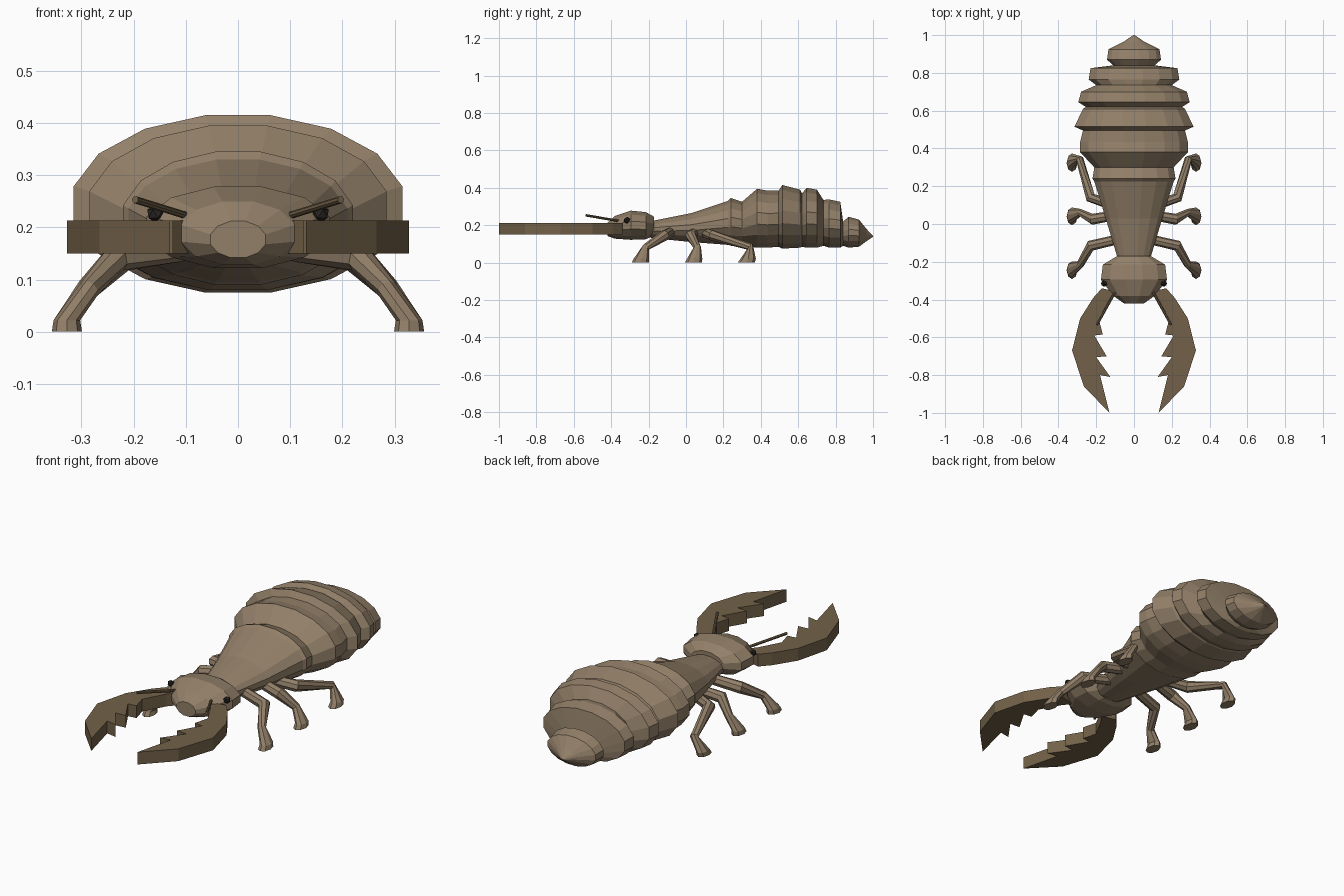
import bpy, bmesh
from math import sin, cos, pi
from mathutils import Vector


def material(name, rgb):
    m = bpy.data.materials.new(name)
    m.diffuse_color = (*rgb, 1)
    return m


SHELL = material("shell tan", (0.29, 0.215, 0.14))
HORN = material("horn brown", (0.17, 0.12, 0.065))
DARK = material("eye black", (0.02, 0.017, 0.015))


def finish(name, bm, mat, mirror=False):
    bmesh.ops.recalc_face_normals(bm, faces=bm.faces)
    me = bpy.data.meshes.new(name)
    bm.to_mesh(me)
    bm.free()
    me.materials.append(mat)
    ob = bpy.data.objects.new(name, me)
    bpy.context.collection.objects.link(ob)
    if mirror:
        ob.modifiers.new("mirror", 'MIRROR').use_mirror_merge = False
    return ob


def skin(bm, rings):
    """Bridge equal rings of points and cap both ends."""
    rows = [[bm.verts.new(p) for p in r] for r in rings]
    n = len(rows[0])
    for a, b in zip(rows, rows[1:]):
        for i in range(n):
            j = (i + 1) % n
            bm.faces.new((a[i], a[j], b[j], b[i]))
    bm.faces.new(rows[0])
    bm.faces.new(rows[-1])


def lofted(name, stations, n, mat):
    """Stations along y: (y, half width, top z, bottom z)."""
    bm = bmesh.new()
    k = 1 / cos(pi / n)
    angles = [2 * pi * (i + 0.5) / n for i in range(n)]
    skin(bm, [[(w * k * sin(a), y, (t + b) / 2 + (t - b) / 2 * k * cos(a))
               for a in angles] for y, w, t, b in stations])
    return finish(name, bm, mat)


def tube(name, path, radii, n, mat, foot=False):
    pts = [Vector(p) for p in path]
    rings = []
    for i, p in enumerate(pts):
        d = (pts[min(i + 1, len(pts) - 1)] - pts[max(i - 1, 0)]).normalized()
        if foot and i >= len(pts) - 2:
            d = Vector((0, 0, -1))
        u = (Vector((0, 1, 0)) - d * d.y).normalized()
        v = d.cross(u)
        rings.append([p + radii[i] * (u * cos(2 * pi * k / n) + v * sin(2 * pi * k / n))
                      for k in range(n)])
    bm = bmesh.new()
    skin(bm, rings)
    return finish(name, bm, mat, True)


# Segmented abdomen and tapering thorax
lofted("body", [
    (-0.20, 0.085, 0.22, 0.135), (-0.17, 0.09, 0.225, 0.13),
    (0.03, 0.15, 0.265, 0.11), (0.225, 0.21, 0.33, 0.095),
    (0.24, 0.22, 0.345, 0.09), (0.30, 0.21, 0.325, 0.09),
    (0.305, 0.215, 0.33, 0.09), (0.38, 0.285, 0.395, 0.08),
    (0.435, 0.285, 0.385, 0.08), (0.495, 0.27, 0.385, 0.085),
    (0.515, 0.315, 0.415, 0.075), (0.61, 0.27, 0.39, 0.08),
    (0.62, 0.255, 0.37, 0.085), (0.645, 0.295, 0.40, 0.08),
    (0.70, 0.28, 0.39, 0.08), (0.735, 0.20, 0.335, 0.09),
    (0.765, 0.24, 0.338, 0.08), (0.825, 0.23, 0.325, 0.08),
    (0.84, 0.11, 0.22, 0.09), (0.87, 0.143, 0.245, 0.08),
    (0.925, 0.135, 0.23, 0.085), (0.965, 0.055, 0.18, 0.115),
    (1.0, 0.004, 0.144, 0.138)], 16, SHELL)

# Head
lofted("head", [
    (-0.17, 0.09, 0.245, 0.145), (-0.215, 0.165, 0.27, 0.125),
    (-0.295, 0.175, 0.278, 0.122), (-0.38, 0.11, 0.25, 0.128),
    (-0.42, 0.053, 0.212, 0.142)], 12, SHELL)

# Toothed jaws: flat outline extruded upwards
outline = [(0.09, -0.36), (0.17, -0.34), (0.215, -0.39), (0.285, -0.50), (0.328, -0.67),
           (0.265, -0.86), (0.13, -1.0), (0.18, -0.80), (0.125, -0.81), (0.20, -0.705),
           (0.145, -0.70), (0.21, -0.59), (0.165, -0.585), (0.185, -0.51), (0.125, -0.40)]
bm = bmesh.new()
skin(bm, [[(x, y, z) for x, y in outline] for z in (0.15, 0.213)])
finish("jaws", bm, HORN, True)

# Eyes
bm = bmesh.new()
bmesh.ops.create_icosphere(bm, subdivisions=1, radius=0.018)
bmesh.ops.translate(bm, verts=bm.verts, vec=(0.158, -0.315, 0.226))
finish("eyes", bm, DARK, True)

# Antennae
tube("antennae", [(0.10, -0.36, 0.223), (0.197, -0.535, 0.253)], [0.007, 0.007], 8, HORN)

# Legs
paths = {
    "front_legs": [(0.08, -0.08, 0.165), (0.23, -0.115, 0.145), (0.285, -0.215, 0.082),
                   (0.328, -0.24, 0.022), (0.328, -0.245, 0)],
    "middle_legs": [(0.08, 0.05, 0.165), (0.22, 0.025, 0.145), (0.285, 0.06, 0.082),
                    (0.328, 0.045, 0.022), (0.328, 0.04, 0)],
    "rear_legs": [(0.09, 0.09, 0.165), (0.23, 0.14, 0.145), (0.288, 0.345, 0.085),
                  (0.328, 0.33, 0.022), (0.328, 0.322, 0)]}
for name, path in paths.items():
    tube(name, path, [0.026, 0.029, 0.02, 0.03, 0.034], 8, SHELL, foot=True)
    feet = bpy.data.objects[name].data
    for v in feet.vertices:  # narrow the feet sideways, keep them long
        if v.co.z < 0.03:
            v.co.x = 0.328 + (v.co.x - 0.328) * 0.85
            v.co.y = path[-1][1] + (v.co.y - path[-1][1]) * 1.35
